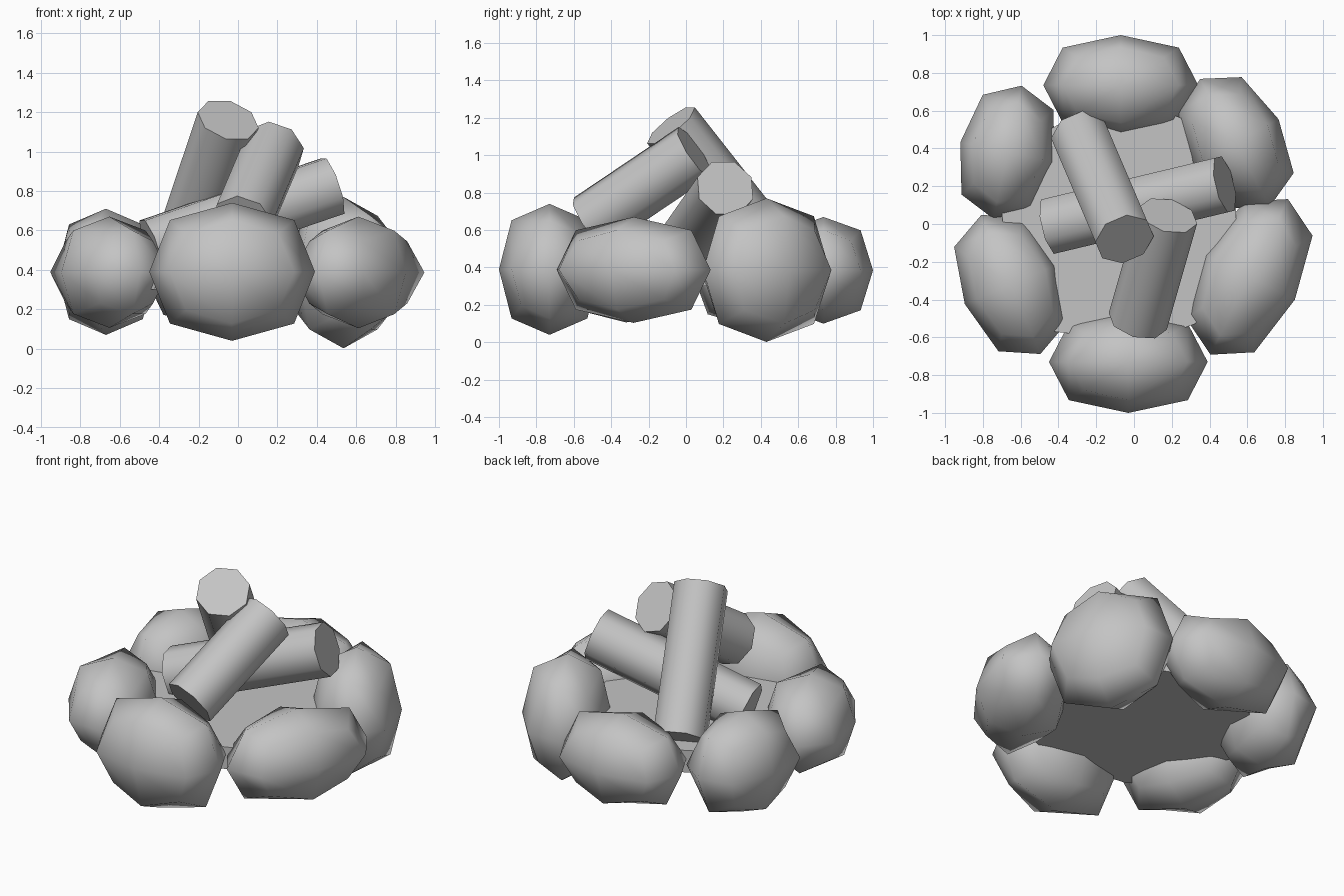
import bpy, bmesh, math
from mathutils import Vector, Quaternion

if "Cube" in bpy.data.objects:
    bpy.data.objects.remove(bpy.data.objects["Cube"])

grey = bpy.data.materials.new("stone_grey")
grey.diffuse_color = (0.55, 0.55, 0.55, 1)
grey.use_nodes = True
grey.node_tree.nodes["Principled BSDF"].inputs["Base Color"].default_value = grey.diffuse_color


def finish(ob, name, angle):
    ob.name = name
    ob.data.materials.append(grey)
    bpy.ops.object.select_all(action='DESELECT')
    ob.select_set(True)
    bpy.context.view_layer.objects.active = ob
    bpy.ops.object.shade_smooth_by_angle(angle=math.radians(angle))


# Ring of rounded boulders: one subdivision of a stretched box each
def boulder(name, center, half, turn):
    bpy.ops.mesh.primitive_cube_add(size=2, location=center)
    ob = bpy.context.object
    ob.scale = half
    ob.rotation_euler.z = math.radians(turn)
    bpy.ops.object.transform_apply(location=False, rotation=False, scale=True)
    mod = ob.modifiers.new("round", 'SUBSURF')
    mod.levels = mod.render_levels = 1
    mod.use_limit_surface = False
    bpy.ops.object.modifier_apply(modifier="round")
    finish(ob, name, 80)


boulder("boulder_front", (-0.03, -0.73, 0.39), (0.42, 0.27, 0.35), 0)
boulder("boulder_back", (-0.07, 0.735, 0.385), (0.41, 0.265, 0.285), 0)
boulder("boulder_right_front", (0.61, -0.28, 0.387), (0.46, 0.27, 0.283), 63.5)
boulder("boulder_right_back", (0.535, 0.43, 0.386), (0.385, 0.262, 0.384), 118.5)
boulder("boulder_left_front", (-0.652, -0.32, 0.388), (0.40, 0.265, 0.282), -67)
boulder("boulder_left_back", (-0.67, 0.38, 0.39), (0.36, 0.255, 0.32), 78)


# Stacked eight-sided logs
def log(name, a, b, roll):
    a, b = Vector(a), Vector(b)
    d = b - a
    bpy.ops.mesh.primitive_cylinder_add(vertices=8, radius=0.16, depth=d.length,
                                        location=(a + b) / 2)
    ob = bpy.context.object
    spin = Quaternion((0, 0, 1), math.radians(roll))
    ob.rotation_euler = (d.to_track_quat('Z', 'Y') @ spin).to_euler()
    finish(ob, name, 50)


log("log_low", (-0.44, -0.01, 0.51), (0.48, 0.21, 0.825), 22.5)
log("log_front", (0.02, -0.515, 0.64), (0.18, 0.045, 1.017), 0)
log("log_tall", (-0.285, 0.47, 0.46), (-0.05, -0.08, 1.16), 22.5)

# Thick flat ash bed inside the ring
outline = [(-0.70, 0.06), (-0.66, -0.3), (-0.42, -0.57), (-0.34, -0.58), (-0.03, -0.70),
           (0.24, -0.56), (0.32, -0.53), (0.55, -0.3), (0.54, 0.08), (0.45, 0.4),
           (0.25, 0.56), (-0.07, 0.70), (-0.45, 0.5), (-0.65, 0.3)]
bm = bmesh.new()
base = bm.faces.new([bm.verts.new((x, y, 0.30)) for x, y in outline])
top = bmesh.ops.extrude_face_region(bm, geom=[base], use_keep_orig=True)
for v in top["geom"]:
    if isinstance(v, bmesh.types.BMVert):
        v.co.z = 0.44
bmesh.ops.recalc_face_normals(bm, faces=bm.faces)
me = bpy.data.meshes.new("ash_bed")
bm.to_mesh(me)
bm.free()
bed = bpy.data.objects.new("ash_bed", me)
bpy.context.collection.objects.link(bed)
finish(bed, "ash_bed", 10)
